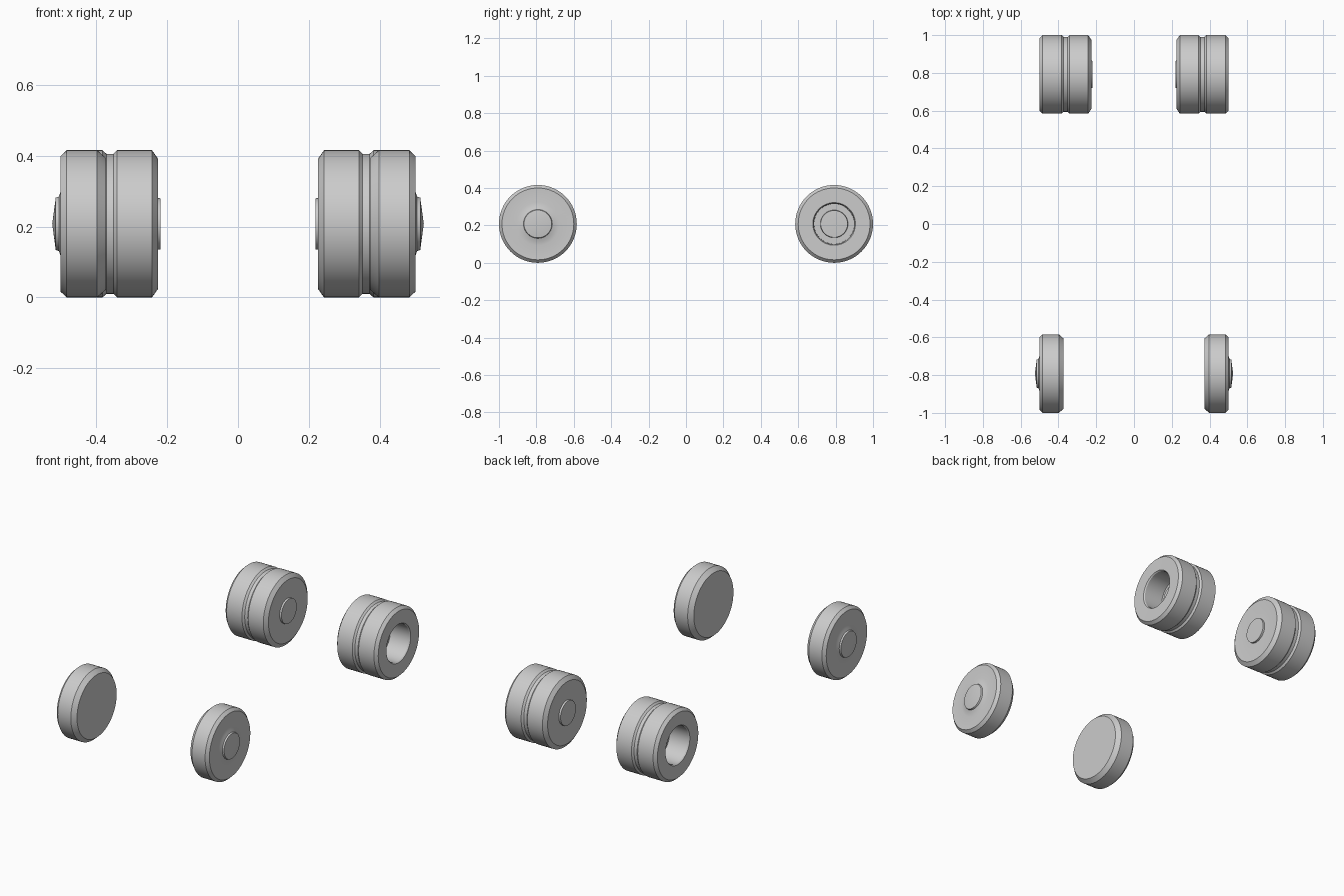
import bpy, bmesh, math
from mathutils import Vector

if "Cube" in bpy.data.objects:
    bpy.data.objects.remove(bpy.data.objects["Cube"])

R = 0.208          # tyre radius, also axle height
AXLE_Y = 0.792     # axle distance from the centre


def lathe(name, profile, side, y, segments=64):
    """Spin an (x, radius) profile around the wheel axle."""
    bm = bmesh.new()
    verts = [bm.verts.new((side * x, 0, r)) for x, r in profile]
    edges = [bm.edges.new(pair) for pair in zip(verts, verts[1:])]
    bmesh.ops.spin(bm, geom=verts + edges, cent=(0, 0, 0), axis=(1, 0, 0),
                   angle=math.tau, steps=segments, use_duplicate=False)
    bmesh.ops.remove_doubles(bm, verts=bm.verts, dist=1e-5)
    bmesh.ops.recalc_face_normals(bm, faces=bm.faces)
    mesh = bpy.data.meshes.new(name)
    bm.to_mesh(mesh)
    bm.free()
    obj = bpy.data.objects.new(name, mesh)
    bpy.context.collection.objects.link(obj)
    obj.location = Vector((0, y, R))
    bpy.ops.object.select_all(action='DESELECT')
    obj.select_set(True)
    bpy.context.view_layer.objects.active = obj
    bpy.ops.object.shade_smooth_by_angle(angle=math.radians(25))
    return obj


# Single front wheel: flat back, shallow outer dish, pointed hub cap
front_profile = [
    (0.373, 0), (0.373, 0.186), (0.398, R), (0.484, R), (0.501, 0.192),
    (0.497, 0.115), (0.501, 0.092), (0.506, 0.077), (0.515, 0.074), (0.525, 0),
]

# Twin rear wheel: raised inner hub, centre groove, deep outer recess with hub
rear_profile = [
    (0.219, 0), (0.219, 0.072), (0.230, 0.073), (0.231, 0.112), (0.226, 0.184),
    (0.243, R), (0.342, R), (0.352, 0.198), (0.372, 0.198), (0.383, R),
    (0.484, R), (0.501, 0.192), (0.500, 0.114), (0.493, 0.109),
    (0.372, 0.107), (0.372, 0.074), (0.388, 0.072), (0.391, 0),
]

for side, label in ((-1, "left"), (1, "right")):
    lathe(f"front_wheel_{label}", front_profile, side, -AXLE_Y)
    lathe(f"rear_twin_wheel_{label}", rear_profile, side, AXLE_Y)
